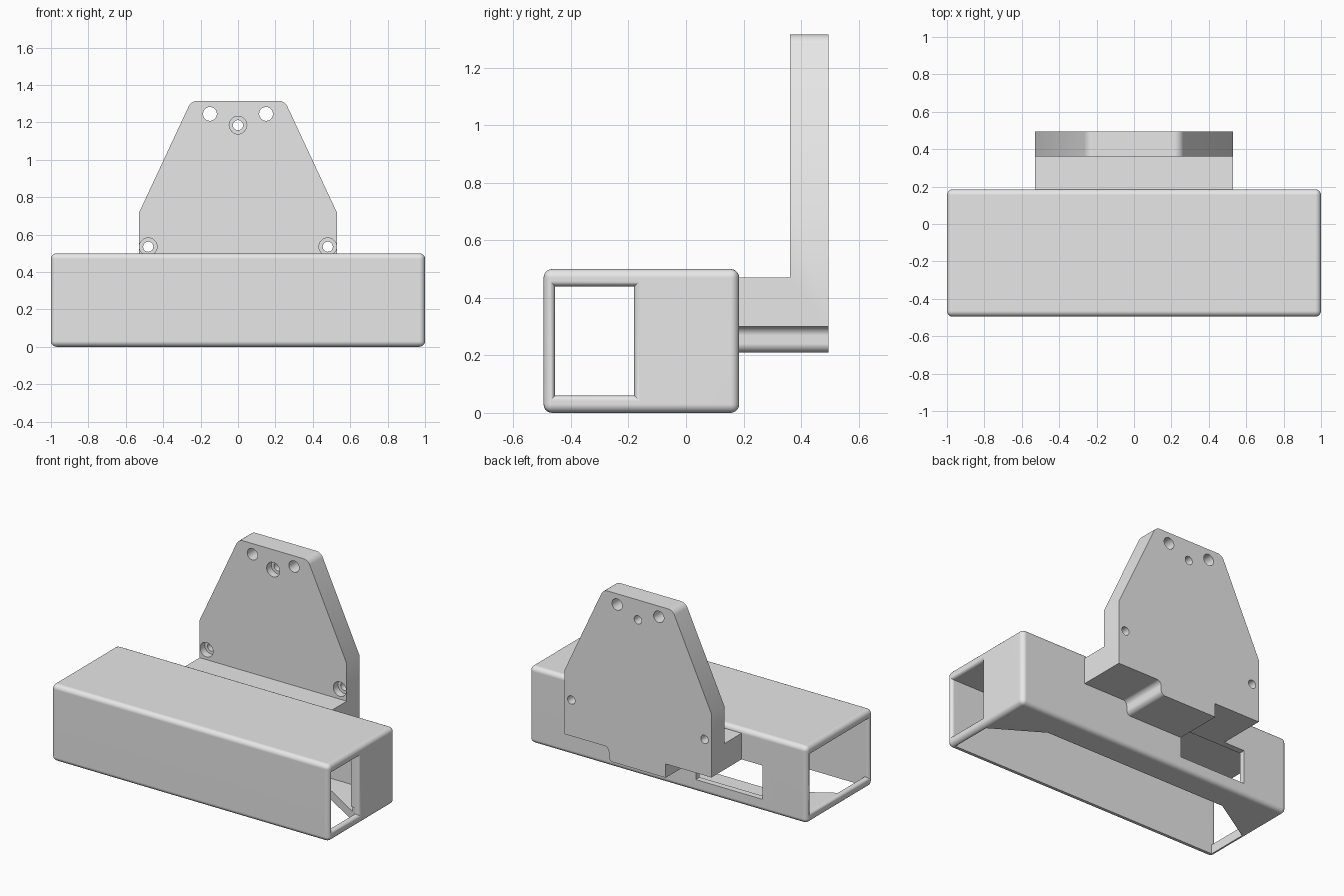
import bpy, bmesh, math
from mathutils import Vector

cube = bpy.data.objects.get("Cube")
if cube:
    bpy.data.objects.remove(cube, do_unlink=True)

grey = bpy.data.materials.new("light_grey")
grey.use_nodes = True
grey.diffuse_color = (0.8, 0.8, 0.8, 1)
grey.node_tree.nodes["Principled BSDF"].inputs["Base Color"].default_value = (0.8, 0.8, 0.8, 1)


def finish(name, bm):
    bmesh.ops.recalc_face_normals(bm, faces=bm.faces)
    mesh = bpy.data.meshes.new(name)
    bm.to_mesh(mesh)
    bm.free()
    mesh.materials.append(grey)
    obj = bpy.data.objects.new(name, mesh)
    bpy.context.collection.objects.link(obj)
    return obj


def loft(name, rings):
    """Skin a list of closed rings and cap both ends."""
    bm = bmesh.new()
    loops = [[bm.verts.new(p) for p in ring] for ring in rings]
    n = len(loops[0])
    for a, b in zip(loops, loops[1:]):
        for i in range(n):
            j = (i + 1) % n
            bm.faces.new((a[i], a[j], b[j], b[i]))
    bm.faces.new(loops[0])
    bm.faces.new(loops[-1])
    return finish(name, bm)


def box(name, x0, x1, y0, y1, z0, z1, bevel=0):
    ring = [(x0, y0), (x1, y0), (x1, y1), (x0, y1)]
    obj = loft(name, [[(x, y, z) for x, y in ring] for z in (z0, z1)])
    if bevel:
        bm = bmesh.new()
        bm.from_mesh(obj.data)
        bmesh.ops.bevel(bm, geom=bm.edges[:], offset=bevel, segments=5,
                        profile=0.5, affect='EDGES')
        bm.to_mesh(obj.data)
        bm.free()
    return obj


def rounded(points):
    """Outline from (x, z, radius) corners, with arcs where radius > 0."""
    out = []
    for i, (x, z, r) in enumerate(points):
        p = Vector((x, z))
        if not r:
            out.append(p)
            continue
        a = (Vector(points[i - 1][:2]) - p).normalized()
        b = (Vector(points[(i + 1) % len(points)][:2]) - p).normalized()
        half = a.angle(b) / 2
        centre = p + (a + b).normalized() * (r / math.sin(half))
        start = p + a * (r / math.tan(half)) - centre
        end = p + b * (r / math.tan(half)) - centre
        out += [centre + start.lerp(end, k / 6).normalized() * r for k in range(7)]
    return out


def cylinder_y(x, z, r, y0, y1):
    ring = [(x + r * math.cos(k * math.tau / 32), z + r * math.sin(k * math.tau / 32))
            for k in range(32)]
    return loft("hole_cutter", [[(u, y, w) for u, w in ring] for y in (y0, y1)])


def cut(obj, cutters):
    for c in cutters:
        mod = obj.modifiers.new("cut", 'BOOLEAN')
        mod.operation = 'DIFFERENCE'
        mod.solver = 'EXACT'
        mod.object = c
    bpy.context.view_layer.update()
    dg = bpy.context.evaluated_depsgraph_get()
    mesh = bpy.data.meshes.new_from_object(obj.evaluated_get(dg))
    obj.modifiers.clear()
    obj.data = mesh
    for c in cutters:
        bpy.data.objects.remove(c, do_unlink=True)


def smooth(obj):
    for p in obj.data.polygons:
        p.use_smooth = True
    obj.data.set_sharp_from_angle(angle=math.radians(30))
    mod = obj.modifiers.new("weighted_normals", 'WEIGHTED_NORMAL')
    mod.keep_sharp = True


# Hollow sleeve: outer size, cavity and end openings
FRONT, BACK, IN_FRONT, IN_BACK, POST = -0.495, 0.185, -0.455, 0.145, -0.18
FLOOR, CEIL = 0.06, 0.44


def end_opening(side, y0, y1):
    """Window through one end with softly rounded rims."""
    steps = [(0.9, 0)]
    for k in range(6):
        t = k / 5 * math.pi / 2
        steps.append((0.98 + 0.02 * math.sin(t), 0.02 * (1 - math.cos(t))))
    steps.append((1.05, 0.02))
    return loft("end_cutter", [[(side * x, y0 - o, FLOOR - o), (side * x, y1 + o, FLOOR - o),
                                (side * x, y1 + o, CEIL + o), (side * x, y0 - o, CEIL + o)]
                               for x, o in steps])


sleeve = box("sleeve", -1, 1, FRONT, BACK, 0, 0.5, bevel=0.03)
floor_outline = [(-0.97, IN_FRONT), (0.97, IN_FRONT), (0.97, POST),
                 (0.66, 0.01), (-0.66, 0.01), (-0.97, POST)]
cut(sleeve, [
    box("cavity_cutter", -0.95, 0.94, IN_FRONT, IN_BACK, FLOOR, CEIL),
    end_opening(1, IN_FRONT, POST),
    end_opening(-1, IN_FRONT, IN_BACK),
    loft("floor_cutter", [[(x, y, z) for x, y in floor_outline] for z in (-0.1, 0.1)]),
    box("slot_cutter", -0.68, -0.2, 0.1, 0.3, 0.08, 0.3),
])
smooth(sleeve)

# Mounting bracket: tapered plate with a foot and a lower centre tab
outline = rounded([(0.53, 0.30, 0), (0.53, 0.715, 0), (0.25, 1.315, 0.05),
                   (-0.25, 1.315, 0.05), (-0.53, 0.715, 0), (-0.53, 0.30, 0),
                   (-0.2, 0.30, 0), (-0.2, 0.21, 0), (0.21, 0.21, 0.03),
                   (0.21, 0.30, 0.03)])
bracket = loft("mounting_bracket", [[(p.x, y, p.y) for p in outline] for y in (0.18, 0.495)])
cutters = [box("shelf_cutter", -1, 1, 0.1, 0.362, 0.47, 1.5)]
for x in (-0.15, 0.15):
    cutters.append(cylinder_y(x, 1.245, 0.037, 0.3, 0.6))
for x, z in ((0, 1.185), (-0.48, 0.535), (0.48, 0.535)):
    cutters.append(cylinder_y(x, z, 0.027, 0.3, 0.6))
    cutters.append(cylinder_y(x, z, 0.047, 0.3, 0.41))
cut(bracket, cutters)
smooth(bracket)
